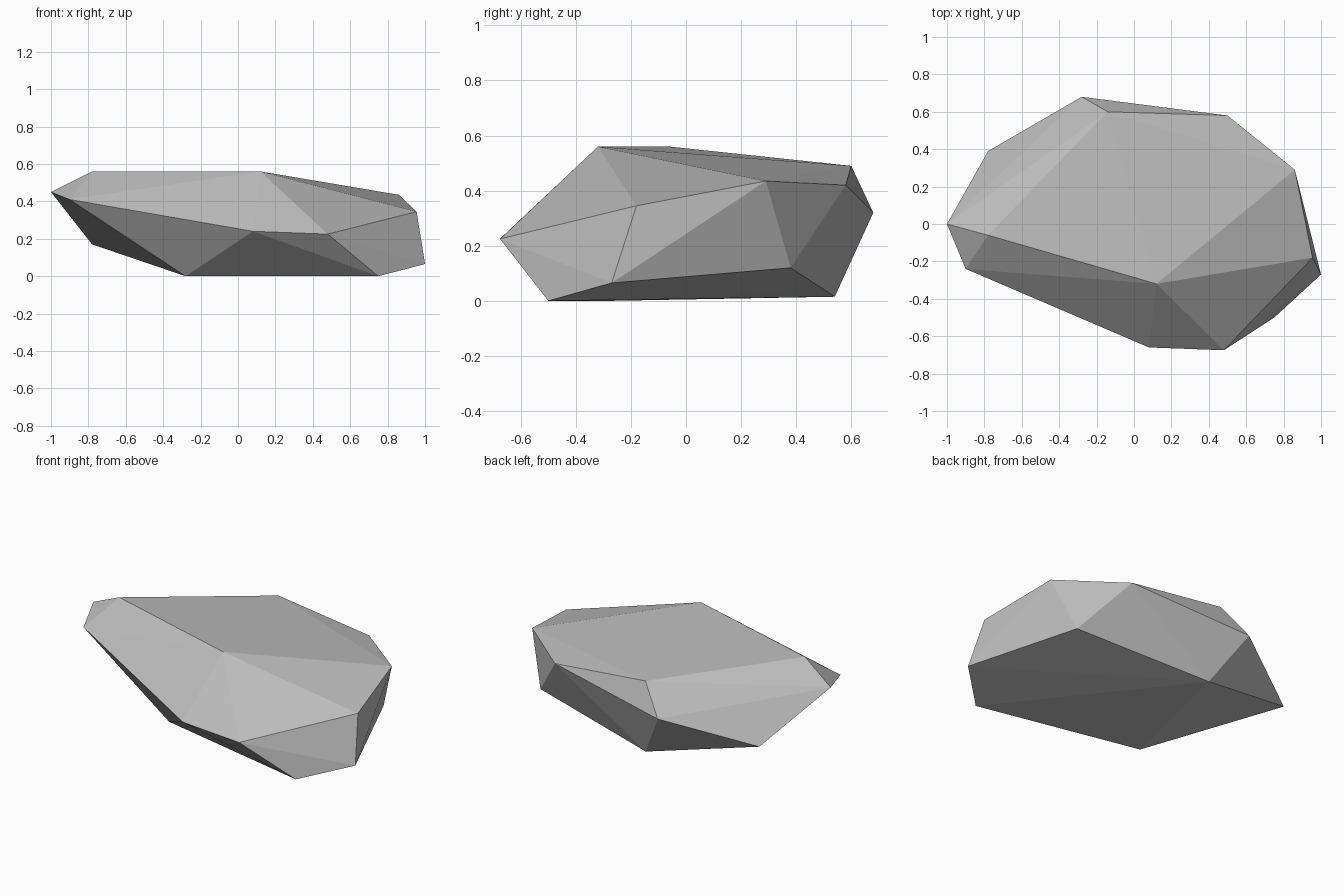
import bpy
import bmesh

cube = bpy.data.objects.get("Cube")
if cube:
    bpy.data.objects.remove(cube, do_unlink=True)

# Plain grey stone
stone = bpy.data.materials.new("stone_grey")
stone.use_nodes = True
colour = (0.5, 0.5, 0.5, 1)
stone.diffuse_color = colour
for node in stone.node_tree.nodes:
    if node.type == "BSDF_PRINCIPLED":
        node.inputs["Base Color"].default_value = colour

# Corners of the faceted boulder, grouped by height
top_corners = [
    (-.78, -.06, .56), (.12, -.32, .56), (.86, .29, .435),
    (.5, .58, .42), (-.14, .6, .49),
]
rim_corners = [
    (-1, 0, .45), (-.9, -.24, .41), (.08, -.66, .24), (.48, -.675, .225),
    (.955, -.18, .345), (-.28, .68, .32),
]
base_corners = [
    (-.78, .39, .17), (-.1, .54, .015), (.74, .38, .12),
    (1, -.27, .065), (.75, -.5, 0), (-.28, -.28, 0),
]

# The boulder is the flat-shaded convex skin around its corners
bm = bmesh.new()
for corner in top_corners + rim_corners + base_corners:
    bm.verts.new(corner)
hull = bmesh.ops.convex_hull(bm, input=bm.verts)
loose = [vert for vert in bm.verts if not vert.link_faces]
bmesh.ops.delete(bm, geom=loose, context="VERTS")
bmesh.ops.recalc_face_normals(bm, faces=bm.faces)
for face in bm.faces:
    face.smooth = False

mesh = bpy.data.meshes.new("boulder")
bm.to_mesh(mesh)
bm.free()
mesh.materials.append(stone)
boulder = bpy.data.objects.new("boulder", mesh)
bpy.context.collection.objects.link(boulder)
